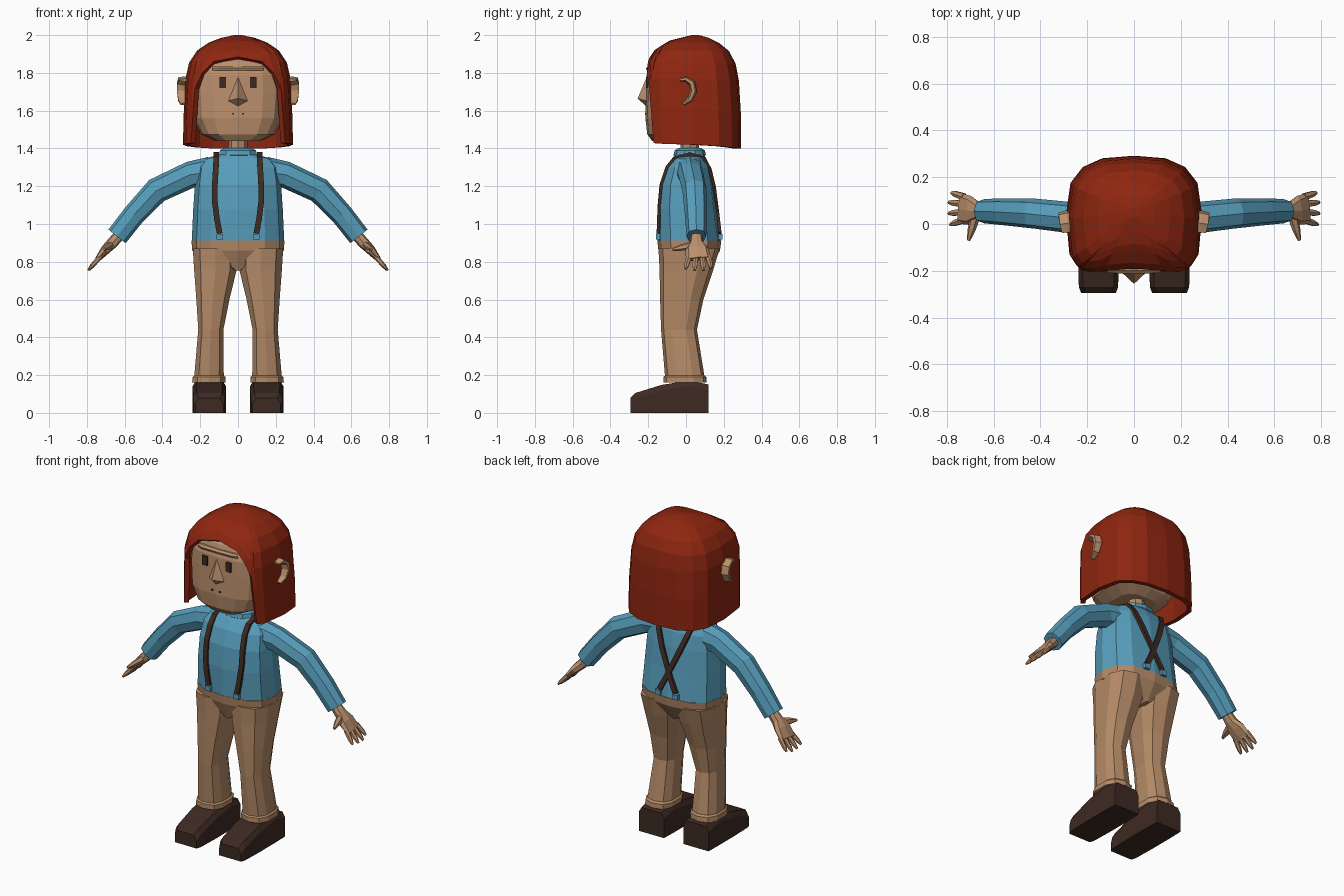
import bpy, bmesh, math
from mathutils import Vector


def material(name, rgb):
    m = bpy.data.materials.new(name)
    m.diffuse_color = (*rgb, 1)
    return m


RED = material("red_hair", (0.27, 0.019, 0.005))
SKIN = material("skin", (0.49, 0.275, 0.15))
BLUE = material("blue_knit", (0.095, 0.34, 0.50))
TAN = material("tan_cloth", (0.46, 0.255, 0.135))
BROWN = material("dark_brown", (0.048, 0.023, 0.016))


def make(name, verts, faces, mat, mirror=False):
    me = bpy.data.meshes.new(name)
    me.from_pydata([tuple(v) for v in verts], [], faces)
    bm = bmesh.new()
    bm.from_mesh(me)
    bmesh.ops.recalc_face_normals(bm, faces=bm.faces)
    bm.to_mesh(me)
    bm.free()
    me.materials.append(mat)
    ob = bpy.data.objects.new(name, me)
    bpy.context.collection.objects.link(ob)
    if mirror:
        mod = ob.modifiers.new("mirror", 'MIRROR')
        mod.use_mirror_merge = False
    return ob


def loft(name, rings, mat, mirror=False, caps=(True, True)):
    n = len(rings[0])
    verts = [v for r in rings for v in r]
    faces = [(i * n + j, i * n + (j + 1) % n, (i + 1) * n + (j + 1) % n, (i + 1) * n + j)
             for i in range(len(rings) - 1) for j in range(n)]
    if caps[0]:
        faces.append(tuple(range(n)))
    if caps[1]:
        faces.append(tuple(range(len(verts) - n, len(verts))))
    return make(name, verts, faces, mat, mirror)


def spow(v, e):
    return math.copysign(abs(v) ** e, v)


def ring(c, u, v, ru, rv, n=8, p=2, turn=0.0):
    """Rounded-square section around c in the plane of u and v."""
    c, u, v = Vector(c), Vector(u), Vector(v)
    out = []
    for k in range(n):
        a = 2 * math.pi * k / n + turn
        out.append(c + u * ru * spow(math.sin(a), 2 / p) - v * rv * spow(math.cos(a), 2 / p))
    return out


def level(z, x0, x1, y0, y1, n=12, p=2.6):
    return ring(((x0 + x1) / 2, (y0 + y1) / 2, z), (1, 0, 0), (0, 1, 0),
                (x1 - x0) / 2, (y1 - y0) / 2, n, p)


def lookup(table, z):
    """Interpolate rows of (z, ...) sorted by rising z."""
    if z <= table[0][0]:
        return table[0][1:]
    for a, b in zip(table, table[1:]):
        if z <= b[0]:
            t = (z - a[0]) / (b[0] - a[0])
            return [p + (q - p) * t for p, q in zip(a[1:], b[1:])]
    return table[-1][1:]


def tube(name, pts, radii, mat, side=(0, 1, 0), n=8, p=2, turn=0.0, mirror=True):
    """Sweep along pts; radii are (along side, across side)."""
    pts = [Vector(q) for q in pts]
    rings = []
    for i, c in enumerate(pts):
        d = (pts[min(i + 1, len(pts) - 1)] - pts[max(i - 1, 0)]).normalized()
        w = d.cross(Vector(side)).normalized()
        u = w.cross(d).normalized()
        rings.append(ring(c, u, w, *radii[i], n, p, turn))
    return loft(name, rings, mat, mirror)


def box(name, c, s, mat, mirror=False):
    x, y, z = c
    rings = [[(x + a * s[0] / 2, y + b * s[1] / 2, z + h * s[2] / 2)
              for a, b in ((-1, -1), (1, -1), (1, 1), (-1, 1))] for h in (-1, 1)]
    return loft(name, rings, mat, mirror)


# shirt body, collar and neck
TORSO = [(0.905, 0.245, -0.15, 0.185), (1.08, 0.237, -0.152, 0.162), (1.21, 0.228, -0.14, 0.147),
         (1.30, 0.215, -0.108, 0.128), (1.345, 0.18, -0.075, 0.107), (1.37, 0.09, -0.055, 0.095)]
loft("shirt_body", [level(z, -h, h, a, b) for z, h, a, b in TORSO], BLUE)
COLLAR = [(1.35, 0.085, -0.05, 0.09), (1.365, 0.105, -0.066, 0.105), (1.39, 0.1, -0.06, 0.1),
          (1.402, 0.075, -0.04, 0.08)]
loft("collar", [level(z, -h, h, a, b, 10, 2.2) for z, h, a, b in COLLAR], BLUE)
loft("neck", [level(z, -0.05, 0.05, -0.03, 0.07, 8, 2) for z in (1.38, 1.47)], SKIN)

# sleeves
tube("sleeve", [(0.15, 0.02, 1.275), (0.25, 0.025, 1.262), (0.43, 0.045, 1.178),
                (0.55, 0.052, 1.05), (0.64, 0.055, 0.935)],
     [(0.075, 0.08), (0.067, 0.07), (0.064, 0.068), (0.058, 0.06), (0.052, 0.058)], BLUE, p=2.4)

# hands with four fingers and a thumb
tube("palm", [(0.625, 0.055, 0.945), (0.665, 0.055, 0.9), (0.70, 0.058, 0.865), (0.742, 0.066, 0.815)],
     [(0.03, 0.03), (0.036, 0.03), (0.062, 0.026), (0.066, 0.015)], SKIN, p=2.4)
for i, (ya, yb, reach) in enumerate(((0.018, -0.003, 0.9), (0.052, 0.045, 1.0),
                                     (0.085, 0.093, 1.0), (0.116, 0.134, 0.82))):
    a = Vector((0.727, ya, 0.83))
    b = a + Vector((0.066 * reach, yb - ya, -0.076 * reach))
    tube(f"finger_{i + 1}", [a, a.lerp(b, 0.7), b], [(0.017, 0.014), (0.014, 0.012), (0.007, 0.006)], SKIN, n=6)
tube("thumb", [(0.68, 0.03, 0.885), (0.695, -0.025, 0.875), (0.708, -0.07, 0.865)],
     [(0.024, 0.02), (0.019, 0.015), (0.008, 0.007)], SKIN, side=(0.7, 0, -0.7), n=6)

# trousers
loft("trouser_seat", [level(0.912, -0.246, 0.246, -0.152, 0.187), level(0.86, -0.243, 0.243, -0.146, 0.18),
                      level(0.755, -0.02, 0.02, -0.11, 0.12)], TAN)
LEG = [(0.87, 0.0, 0.244, -0.146, 0.178), (0.76, 0.002, 0.237, -0.14, 0.145),
       (0.60, 0.042, 0.224, -0.137, 0.092), (0.44, 0.075, 0.213, -0.132, 0.058),
       (0.18, 0.072, 0.236, -0.11, 0.1)]
loft("trouser_leg", [level(*r, 10) for r in LEG], TAN, True)
loft("trouser_cuff", [level(0.16, 0.064, 0.246, -0.12, 0.11, 10), level(0.19, 0.062, 0.244, -0.12, 0.108, 10),
                      level(0.2, 0.075, 0.232, -0.108, 0.097, 10)], TAN, True)

# shoes
SHOE = [(0.12, 0.068, 0.238, 0.15), (0.02, 0.064, 0.24, 0.172), (-0.13, 0.064, 0.24, 0.148),
        (-0.27, 0.068, 0.236, 0.105), (-0.295, 0.078, 0.226, 0.078)]
loft("shoe", [[(a, y, 0), (b, y, 0), (b, y, h - 0.03), (b - 0.018, y, h), (a + 0.018, y, h), (a, y, h - 0.03)]
              for y, a, b, h in SHOE], BROWN, True)


# braces following the shirt surface
def on_shirt(x, z, back):
    h, a, b = lookup(TORSO, z)
    f = max(0.0, 1 - (abs(x) / h) ** 2.6) ** (1 / 2.6)
    mid, half = (a + b) / 2, (b - a) / 2
    return (x, mid + (half * f + 0.001) * (1 if back else -1), z)


path = [on_shirt(x, z, False) for x, z in ((0.097, 0.95), (0.112, 1.03), (0.123, 1.12),
                                           (0.122, 1.22), (0.117, 1.30), (0.115, 1.345))]
path.append((0.115, 0.02, 1.37))
path += [on_shirt(x, z, True) for x, z in ((0.112, 1.345), (0.095, 1.29), (0.06, 1.20),
                                           (0.025, 1.12), (-0.015, 1.03), (-0.055, 0.95))]
tube("brace_strap", path, [(0.021, 0.014)] * len(path), BROWN, side=(1, 0, 0), n=4, turn=math.pi / 4)
for x, back in ((0.097, False), (0.06, True)):
    p = on_shirt(x, 0.932, back)
    box("back_clip" if back else "front_clip", p, (0.034, 0.026, 0.03), BLUE, True)

# head
HEAD = [(1.44, 0.12, -0.18, 0.1), (1.475, 0.195, -0.205, 0.15), (1.56, 0.24, -0.215, 0.19),
        (1.70, 0.253, -0.211, 0.21), (1.79, 0.247, -0.208, 0.21), (1.86, 0.22, -0.185, 0.19),
        (1.92, 0.14, -0.12, 0.14)]
loft("head", [level(z, -h, h, a, b, 16, 3) for z, h, a, b in HEAD], SKIN)

# facial features
make("nose", [(0, -0.205, 1.785), (0.06, -0.2, 1.65), (0, -0.2, 1.612), (-0.06, -0.2, 1.65), (0, -0.256, 1.665)],
     [(0, 1, 4), (1, 2, 4), (2, 3, 4), (3, 0, 4), (0, 3, 2, 1)], SKIN)
box("eye", (0.08, -0.2065, 1.748), (0.034, 0.0095, 0.058), BROWN, True)
box("mouth_dot", (0.026, -0.2135, 1.583), (0.011, 0.009, 0.007), BROWN, True)
loft("brow_ridge", [level(z, -0.135, 0.135, -y, -0.18, 8, 3) for z, y in ((1.812, 0.207), (1.825, 0.213), (1.835, 0.2))],
     SKIN)

# ears, open towards the front
EAR = [(-0.035, 1.762), (0.0, 1.768), (0.032, 1.745), (0.04, 1.705), (0.022, 1.66), (-0.015, 1.635)]
tube("ear", [(0.286 + 0.1 * y, y, z) for y, z in EAR],
     [(0.03, 0.008), (0.036, 0.014), (0.038, 0.018), (0.038, 0.018), (0.034, 0.015), (0.024, 0.008)],
     SKIN, side=(1, 0, 0), n=6)

# bobbed hair: columns fall from the crown to a hem that arches over the face
HAIR = [(1.40, 0.292, -0.215, 0.292), (1.60, 0.287, -0.222, 0.29), (1.76, 0.28, -0.23, 0.28),
        (1.85, 0.262, -0.212, 0.262), (1.92, 0.215, -0.168, 0.225), (1.97, 0.14, -0.09, 0.16),
        (1.99, 0.075, -0.01, 0.11), (2.0, 0.02, 0.03, 0.07)]
HEM = [(0, 1.885), (15, 1.86), (29, 1.80), (41, 1.715), (47, 1.428), (64, 1.425), (90, 1.42),
       (115, 1.412), (138, 1.405), (160, 1.40), (180, 1.40)]
columns = HEM + [(-a, z) for a, z in HEM[-2:0:-1]]
rows = []
for f in (0, 0.025, 0.07, 0.14, 0.25, 0.40, 0.68, 1):
    row = []
    for deg, hem in columns:
        z = 2.0 - (2.0 - hem) * f
        h, a, b = lookup(HAIR, z)
        t, e = math.radians(deg), 2 / (4 if abs(deg) < 90 else 2.8)
        row.append((h * spow(math.sin(t), e), (a + b) / 2 - (b - a) / 2 * spow(math.cos(t), e), z))
    rows.append(row)
hair = loft("hair", rows, RED, caps=(True, False))
shell = hair.modifiers.new("thickness", 'SOLIDIFY')
shell.thickness = 0.028
shell.offset = -1
